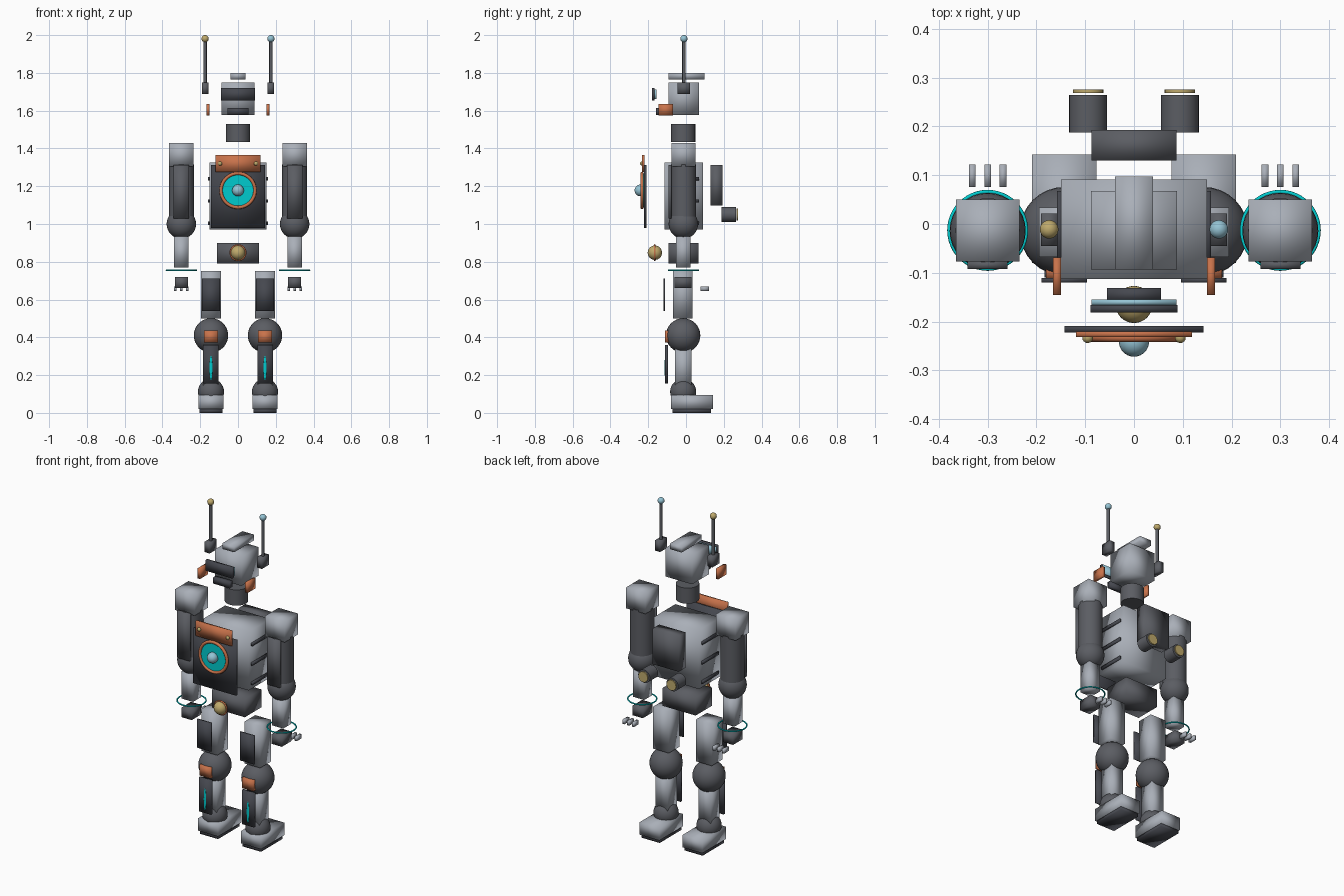
import bpy, math
from mathutils import Vector

if "Cube" in bpy.data.objects:
    bpy.data.objects.remove(bpy.data.objects["Cube"])


def material(name, rgb):
    m = bpy.data.materials.new(name)
    m.diffuse_color = (*rgb, 1)
    m.use_nodes = True
    m.node_tree.nodes["Principled BSDF"].inputs["Base Color"].default_value = m.diffuse_color
    return m


LIGHT = material("light grey metal", (0.40, 0.43, 0.48))
DARK = material("dark grey metal", (0.105, 0.11, 0.125))
PLATE = material("charcoal plate", (0.06, 0.064, 0.078))
ORANGE = material("copper orange", (0.58, 0.17, 0.07))
TEAL = material("glowing teal", (0.0, 0.60, 0.62))
GOLD = material("brass", (0.52, 0.40, 0.15))
BLUE = material("pale blue glass", (0.30, 0.55, 0.66))


def finish(name, mat, angle=None):
    """Name, colour and shade the active object."""
    o = bpy.context.object
    o.name = name
    o.data.materials.append(mat)
    if angle is None:
        bpy.ops.object.shade_smooth()
    else:
        bpy.ops.object.shade_smooth_by_angle(angle=math.radians(angle))
    return o


def box(name, x, y, z, mat):
    """Softly shaded block from its (min, max) range on each axis."""
    bpy.ops.mesh.primitive_cube_add(size=1)
    o = bpy.context.object
    lo, hi = Vector((x[0], y[0], z[0])), Vector((x[1], y[1], z[1]))
    for v in o.data.vertices:
        v.co = [lo[i] + (v.co[i] + 0.5) * (hi[i] - lo[i]) for i in range(3)]
    return finish(name, mat)


def cbox(name, cx, half, y, z, mat):
    return box(name, (cx - half, cx + half), y, z, mat)


def ball(name, loc, r, mat):
    bpy.ops.mesh.primitive_uv_sphere_add(segments=32, ring_count=16, radius=r, location=loc)
    return finish(name, mat)


def cylinder(name, loc, r, depth, mat, along_y=False, sides=32):
    rot = (math.pi / 2, 0, 0) if along_y else (0, 0, 0)
    bpy.ops.mesh.primitive_cylinder_add(vertices=sides, radius=r, depth=depth,
                                        location=loc, rotation=rot)
    return finish(name, mat, 40)


def ring(name, loc, r, tube, mat, along_y=False):
    rot = (math.pi / 2, 0, 0) if along_y else (0, 0, 0)
    bpy.ops.mesh.primitive_torus_add(major_radius=r, minor_radius=tube, major_segments=48,
                                     minor_segments=10, location=loc, rotation=rot)
    return finish(name, mat)


# Head
box("head", (-.088, .088), (-.093, .068), (1.577, 1.75), LIGHT)
box("head_crest", (-.039, .039), (-.093, .097), (1.766, 1.80), LIGHT)
box("visor", (-.089, .089), (-.181, -.166), (1.655, 1.72), PLATE)
box("visor_lens", (-.087, .087), (-.166, -.155), (1.662, 1.713), BLUE)
box("mouth_guard", (-.055, .055), (-.158, -.131), (1.578, 1.615), PLATE)
cylinder("neck", (0, -.015, 1.482), .064, .094, DARK)

# Torso, chest plate and reactor
box("torso", (-.15, .15), (-.113, .091), (.972, 1.325), LIGHT)
box("chest_plate", (-.143, .143), (-.222, -.209), (.98, 1.312), PLATE)
box("chest_collar", (-.119, .119), (-.232, -.220), (1.275, 1.365), ORANGE)
cylinder("reactor_disc", (0, -.228, 1.178), .09, .012, TEAL, True)
ring("reactor_ring", (0, -.233, 1.178), .09, .009, ORANGE, True)
ball("reactor_core", (0, -.241, 1.178), .031, BLUE)

# Pelvis and buckle
box("pelvis", (-.11, .11), (-.092, .065), (.792, .90), DARK)
ball("buckle", (0, -.165, .848), .038, GOLD)
ring("buckle_ring", (0, -.165, .848), .040, .005, ORANGE, True)

# Backpack
box("backpack", (-.087, .087), (.13, .193), (1.098, 1.312), DARK)

# Paired parts
for s, side in ((-1, "left"), (1, "right")):
    def n(part):
        return f"{side}_{part}"

    # Antenna and cheek guard
    ax = s * .174
    cbox(n("antenna_base"), ax, .017, (-.045, .022), (1.688, 1.75), DARK)
    cylinder(n("antenna_rod"), (ax, -.011, 1.86), .009, .225, DARK, sides=12)
    ball(n("antenna_tip"), (ax, -.011, 1.981), .019, GOLD if s < 0 else BLUE)
    cbox(n("cheek_guard"), s * .158, .008, (-.146, -.069), (1.575, 1.636), ORANGE)

    # Chest rivet, side vents and thruster
    ball(n("collar_rivet"), (s * .095, -.233, 1.32), .011, GOLD)
    for z in (1.005, 1.122, 1.24):
        cbox(n("side_vent"), s * .153, .005, (-.09, .068), (z - .009, z + .009), PLATE)
    cylinder(n("thruster"), (s * .094, .226, 1.05), .039, .077, DARK, True)
    cylinder(n("thruster_nozzle"), (s * .094, .272, 1.05), .031, .007, GOLD, True)

    # Arm
    bx = s * .3
    cbox(n("shoulder"), bx, .065, (-.077, .05), (1.305, 1.43), LIGHT)
    cylinder(n("upper_arm"), (bx, -.013, 1.165), .066, .30, DARK)
    cbox(n("arm_plate"), bx, .041, (-.092, -.076), (1.03, 1.312), DARK)
    ball(n("elbow"), (bx, -.014, 1.0), .078, DARK)
    cbox(n("forearm"), bx, .038, (-.053, .023), (.77, .935), LIGHT)
    ring(n("wrist_ring"), (bx, -.013, .755), .079, .004, TEAL)
    cbox(n("hand"), bx, .034, (-.06, .03), (.662, .72), DARK)
    for i in (-1, 0, 1):
        cbox(n("finger"), bx + i * .0315, .007, (.076, .122), (.645, .67), LIGHT)

    # Leg
    lx = s * .143
    cbox(n("thigh"), lx, .052, (-.068, .034), (.50, .752), LIGHT)
    cbox(n("thigh_plate"), lx, .047, (-.12, -.111), (.54, .712), PLATE)
    ball(n("knee"), (lx, -.015, .41), .091, DARK)
    cbox(n("knee_pad"), lx, .037, (-.111, -.09), (.372, .436), ORANGE)
    cbox(n("shin"), lx, .041, (-.058, .029), (.13, .36), LIGHT)
    cbox(n("shin_plate"), lx, .041, (-.11, -.095), (.155, .36), PLATE)
    strip = ball(n("shin_light"), (lx, -.11, .238), .065, TEAL)
    strip.scale = (.12, .05, 1)
    ball(n("ankle"), (lx, -.015, .112), .069, DARK)
    cbox(n("foot"), lx, .066, (-.08, .143), (.02, .095), LIGHT)
    cbox(n("sole"), lx, .061, (-.072, .133), (0, .022), PLATE)
